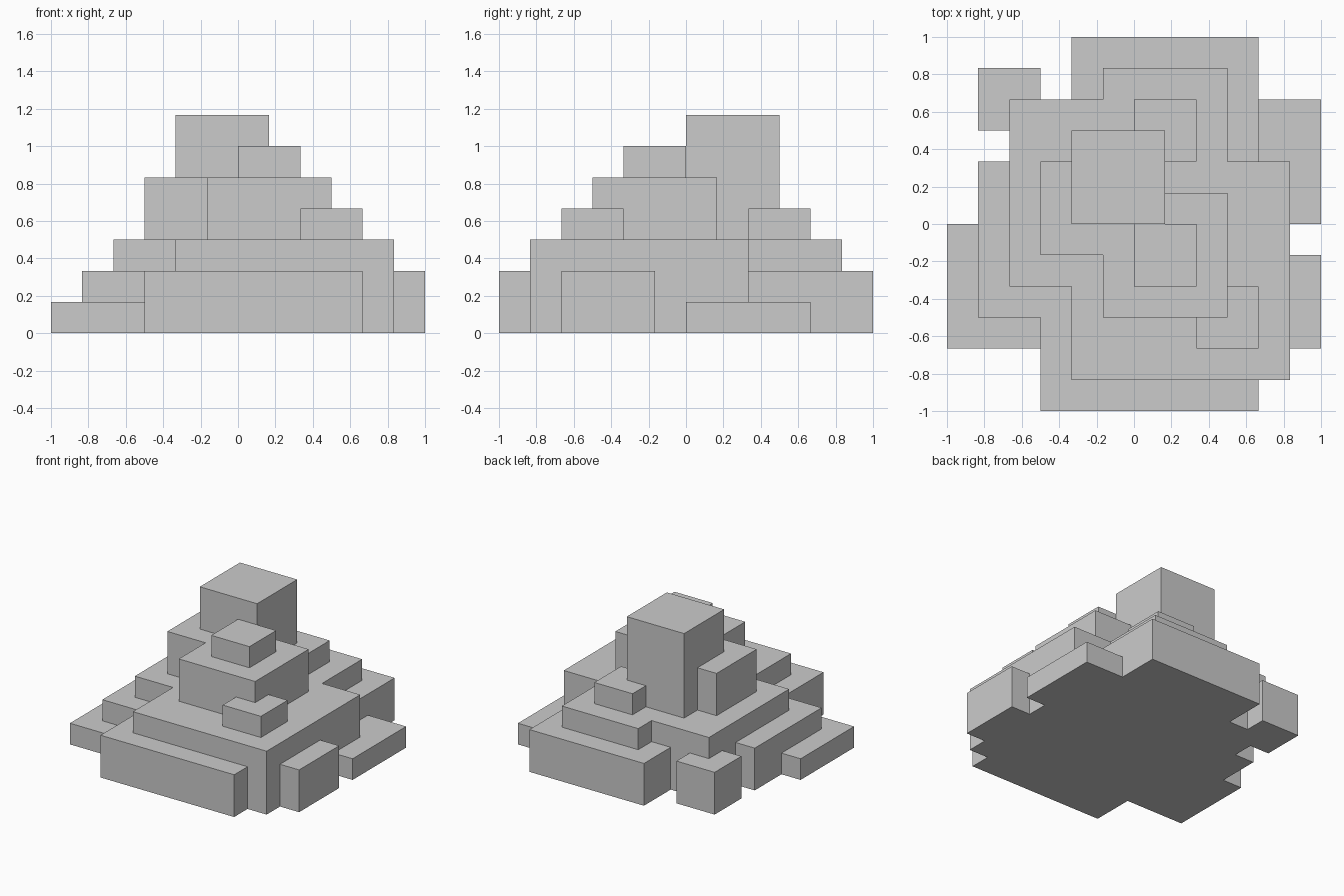
import bpy, bmesh, math

if "Cube" in bpy.data.objects:
    bpy.data.objects.remove(bpy.data.objects["Cube"])

U = 1 / 6  # grid step


def cells(rects):
    """Grid cells covered by rectangles (x0, x1, y0, y1)."""
    return {(x, y) for x0, x1, y0, y1 in rects
            for x in range(x0, x1) for y in range(y0, y1)}


def block(name, rects, z0, z1, cut=()):
    """Solid slab over the union of the rectangles, minus the cut ones."""
    area = cells(rects) - cells(cut)
    bm = bmesh.new()
    for x, y in area:
        corners = [(x, y), (x + 1, y), (x + 1, y + 1), (x, y + 1)]
        outside = [(x, y - 1), (x + 1, y), (x, y + 1), (x - 1, y)]
        loops = [[(*c, z1) for c in corners],
                 [(*c, z0) for c in reversed(corners)]]
        for i, n in enumerate(outside):
            if n not in area:
                a, b = corners[i], corners[(i + 1) % 4]
                loops.append([(*a, z0), (*b, z0), (*b, z1), (*a, z1)])
        for loop in loops:
            bm.faces.new([bm.verts.new([v * U for v in p]) for p in loop])
    bmesh.ops.remove_doubles(bm, verts=bm.verts, dist=1e-4)
    bmesh.ops.dissolve_limit(bm, angle_limit=math.radians(1),
                             verts=bm.verts, edges=bm.edges)
    mesh = bpy.data.meshes.new(name)
    bm.to_mesh(mesh)
    bm.free()
    bpy.context.collection.objects.link(bpy.data.objects.new(name, mesh))


# footprints shared between parts
core = [(-2, 5, -5, 2), (-1, 3, -5, 5), (-4, 3, -2, 4)]
apron = [(-2, 4, 2, 6), (-3, 4, -6, -2), (5, 6, -4, -1),
         (-5, -2, -3, 2), (-5, -3, 3, 5)]
low = [(-6, -3, -4, 0), (4, 6, 0, 4)]
tower = [(-2, 1, 0, 3)]

# ground terraces around the main core
block("main_core", core, 0, 3)
block("middle_apron", apron, 0, 2, core)
block("low_ledges", low, 0, 1, core + apron)

# upper terrace and the tower standing on the core
block("upper_terrace", [(-1, 3, -3, 1), (-3, 0, -1, 2)], 3, 5, tower)
block("tower", tower, 3, 7)

# small blocks
block("upper_block", [(0, 2, -2, 0)], 5, 6)
block("back_block", [(0, 2, 2, 4)], 3, 4, tower)
block("front_corner_block", [(2, 4, -4, -2)], 3, 4, [(-1, 3, -3, 1)])
